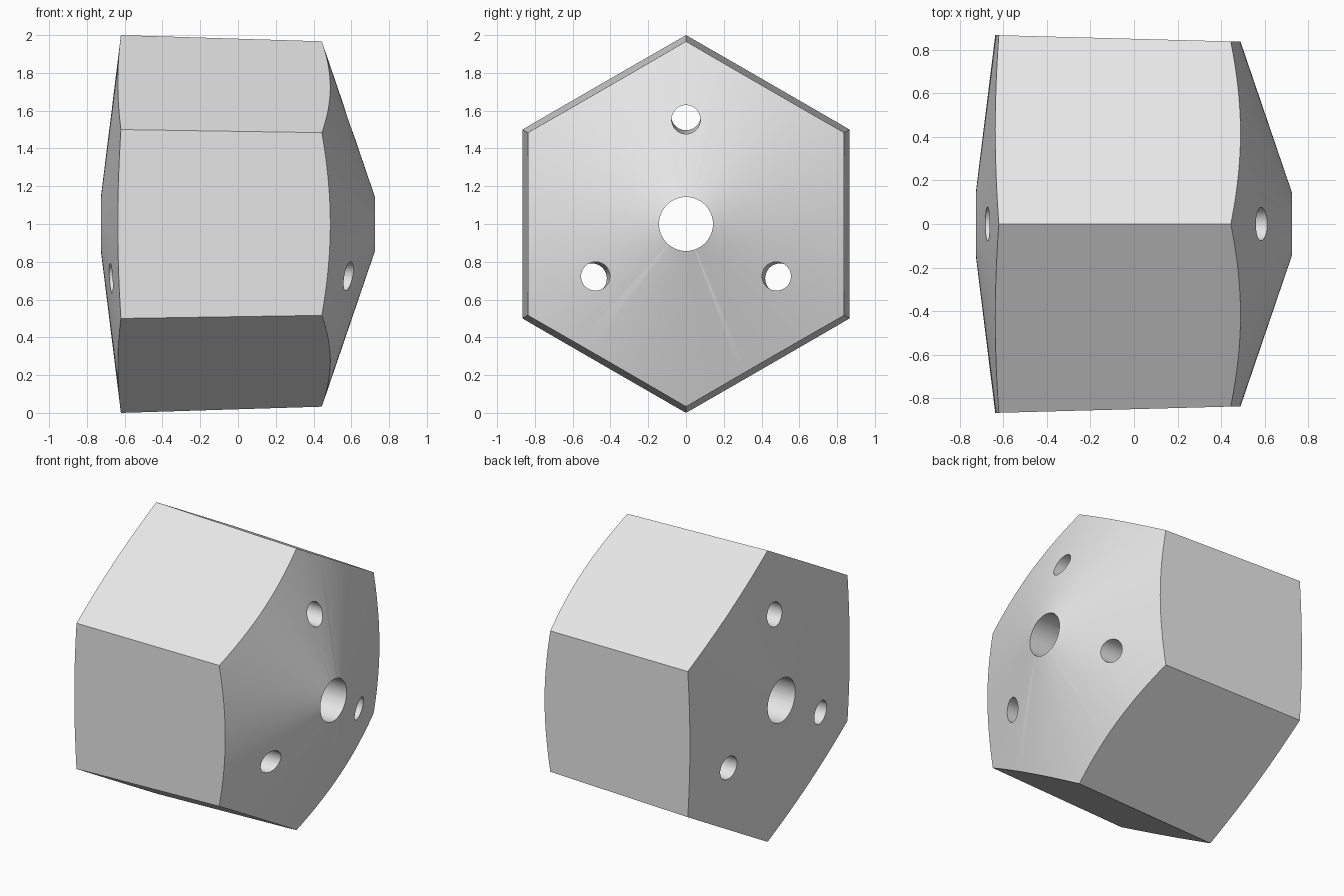
import bpy
import bmesh
from math import sin, cos, pi, radians

cube = bpy.data.objects.get("Cube")
if cube:
    bpy.data.objects.remove(cube, do_unlink=True)

# Single plain grey material
grey = bpy.data.materials.new("light grey")
grey.use_nodes = True
COLOUR = (0.8, 0.8, 0.8, 1.0)
grey.diffuse_color = COLOUR
grey.node_tree.nodes["Principled BSDF"].inputs["Base Color"].default_value = COLOUR


def taper(x):
    """Scale of the body at x: it narrows slightly towards +x."""
    return 0.9808 - 0.031 * x


def loft(name, rings, sides):
    """Closed solid through rings (x, centre y, centre z, radius) along x."""
    bm = bmesh.new()
    loops = [[bm.verts.new((x, cy + r * sin(2 * pi * i / sides),
                            1 + cz + r * cos(2 * pi * i / sides)))
              for i in range(sides)] for x, cy, cz, r in rings]
    for a, b in zip(loops, loops[1:]):
        for i in range(sides):
            j = (i + 1) % sides
            bm.faces.new((a[i], a[j], b[j], b[i]))
    bm.faces.new(loops[0])
    bm.faces.new(loops[-1])
    bmesh.ops.recalc_face_normals(bm, faces=bm.faces)
    mesh = bpy.data.meshes.new(name)
    bm.to_mesh(mesh)
    bm.free()
    mesh.materials.append(grey)
    obj = bpy.data.objects.new(name, mesh)
    bpy.context.collection.objects.link(obj)
    return obj


def combine(target, tool, operation):
    """Apply a boolean and discard the tool."""
    tool.hide_render = True
    mod = target.modifiers.new(operation, "BOOLEAN")
    mod.operation, mod.solver, mod.object = operation, "EXACT", tool
    bpy.context.view_layer.objects.active = target
    bpy.ops.object.modifier_apply(modifier=mod.name)
    bpy.data.objects.remove(tool, do_unlink=True)


def hole(name, angle, distance, radius, sides):
    """Bore whose centre line and radius follow the body taper."""
    rings = [(x, distance * taper(x) * sin(angle),
              distance * taper(x) * cos(angle), radius * taper(x))
             for x in (-1, 1)]
    return loft(name, rings, sides)


# Tapered hexagonal body
body = loft("hexagonal_body", [(x, 0, 0, taper(x)) for x in (-0.9, 0.9)], 6)

# Conical ends: shallow on the right (-x), steeper on the left (+x)
ends = [(-0.725 + 0.1235 * (r - 0.15), 0, 0, r) for r in (0.1, 1.2)]
ends += [(0.725 - 0.341 * (r - 0.143), 0, 0, r) for r in (1.2, 0.1)]
combine(body, loft("cone_ends", ends, 144), "INTERSECT")

# Central bore and three smaller bores around it
combine(body, hole("central_bore", 0, 0, 0.149, 72), "DIFFERENCE")
for k in range(3):
    combine(body, hole("small_bore", 2 * pi * k / 3, 0.5745, 0.079, 48), "DIFFERENCE")

bpy.ops.object.select_all(action="DESELECT")
body.select_set(True)
bpy.context.view_layer.objects.active = body
bpy.ops.object.shade_smooth_by_angle(angle=radians(30))
